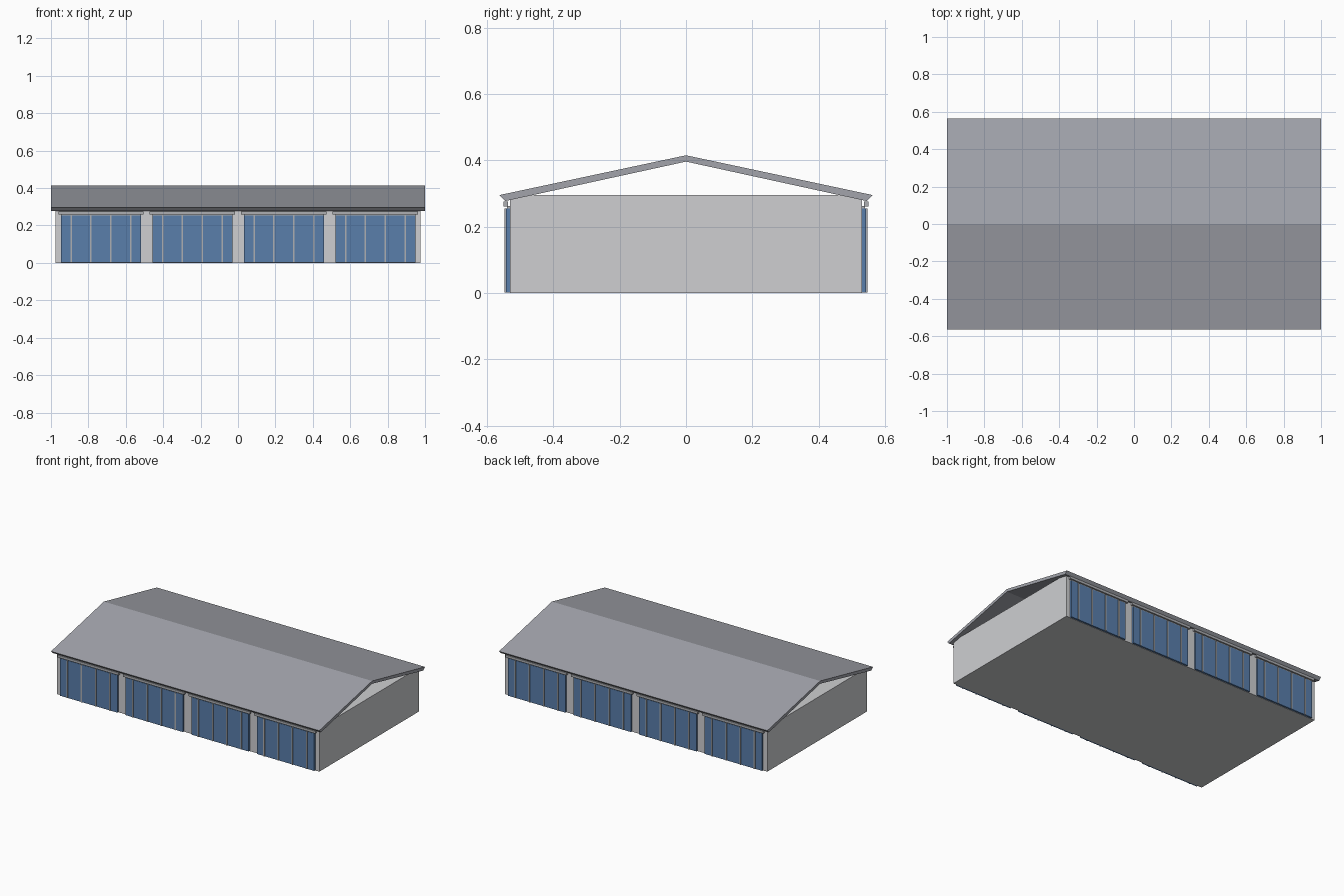
import bpy
import bmesh

cube = bpy.data.objects.get("Cube")
if cube:
    bpy.data.objects.remove(cube, do_unlink=True)


def material(name, rgb):
    m = bpy.data.materials.new(name)
    m.use_nodes = True
    m.diffuse_color = (*rgb, 1)
    m.node_tree.nodes["Principled BSDF"].inputs["Base Color"].default_value = (*rgb, 1)
    return m


WALL = material("pale wall grey", (0.62, 0.625, 0.64))
ROOF = material("roof grey", (0.36, 0.37, 0.41))
BLUE = material("door blue", (0.10, 0.21, 0.41))
TRIM = material("trim grey", (0.42, 0.43, 0.45))


def add_object(name, bm, mat):
    bmesh.ops.recalc_face_normals(bm, faces=bm.faces)
    mesh = bpy.data.meshes.new(name)
    bm.to_mesh(mesh)
    bm.free()
    mesh.materials.append(mat)
    obj = bpy.data.objects.new(name, mesh)
    bpy.context.collection.objects.link(obj)
    return obj


def box(name, x, y, z, mat):
    """Box spanning the given (low, high) ranges."""
    bm = bmesh.new()
    bmesh.ops.create_cube(bm, size=1)
    for v in bm.verts:
        for i, (low, high) in enumerate((x, y, z)):
            v.co[i] = low if v.co[i] < 0 else high
    return add_object(name, bm, mat)


# Main hall, open under the gables
box("hall_walls", (-0.977, 0.977), (-0.53, 0.53), (0, 0.295), WALL)

# Folded roof slab, extruded along its ridge
profile = [(-0.563, 0.295), (0, 0.415), (0.563, 0.295),
           (0.545, 0.277), (0, 0.396), (-0.545, 0.277)]
bm = bmesh.new()
ends = [[bm.verts.new((x, y, z)) for y, z in profile] for x in (-1, 1)]
for i in range(6):
    j = (i + 1) % 6
    bm.faces.new((ends[0][i], ends[0][j], ends[1][j], ends[1][i]))
for e in ends:
    bm.faces.new((e[0], e[1], e[4], e[5]))
    bm.faces.new((e[1], e[2], e[3], e[4]))
add_object("roof", bm, ROOF)

# Four door bays on each long side
for side, s in (("front", -1), ("back", 1)):
    def depth(a, b):
        return tuple(sorted((s * a, s * b)))

    for bay in range(4):
        c = -0.733 + bay * 0.489
        tag = f"{side}_{bay + 1}"
        box(f"door_{tag}", (c - 0.214, c + 0.214), depth(0.529, 0.542), (0.002, 0.254), BLUE)
        box(f"door_rail_{tag}", (c - 0.228, c + 0.228), depth(0.536, 0.55), (0.26, 0.276), TRIM)
        box(f"door_head_{tag}", (c - 0.214, c + 0.214), depth(0.529, 0.54), (0.254, 0.262), TRIM)
        # Upright strips dividing the door leaves
        for k in range(4):
            x = c + (k - 1.5) * 0.106
            box(f"door_strip_{tag}_{k + 1}", (x - 0.004, x + 0.004),
                depth(0.54, 0.547), (0.002, 0.254), TRIM)
